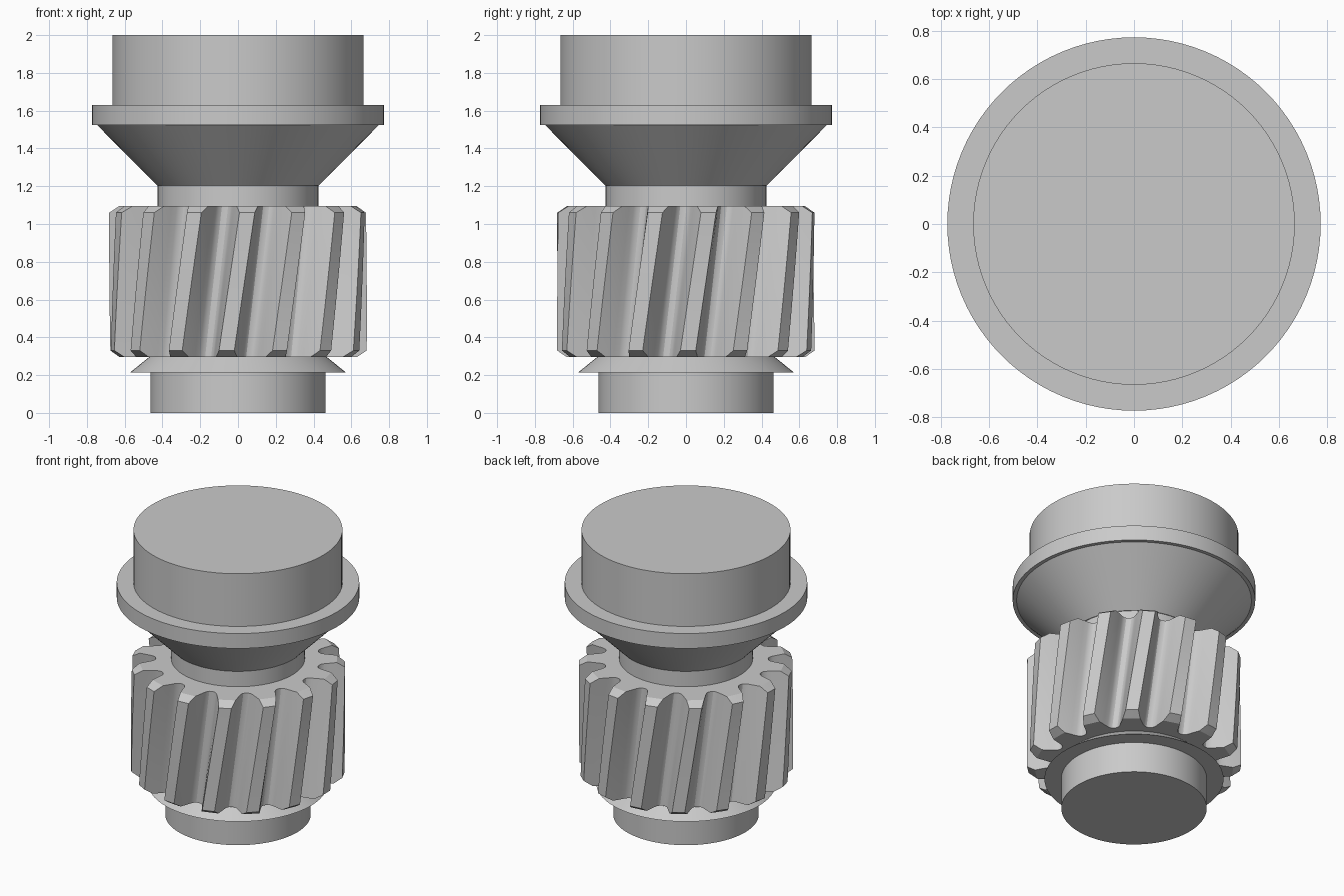
import bpy, bmesh
from math import sin, cos, pi, radians

cube = bpy.data.objects.get("Cube")
if cube:
    bpy.data.objects.remove(cube, do_unlink=True)

steel = bpy.data.materials.new("grey steel")
steel.use_nodes = True
GREY = (0.59, 0.59, 0.59, 1)
steel.diffuse_color = GREY
steel.node_tree.nodes["Principled BSDF"].inputs["Base Color"].default_value = GREY


def add_object(name, bm):
    bmesh.ops.recalc_face_normals(bm, faces=bm.faces)
    mesh = bpy.data.meshes.new(name)
    bm.to_mesh(mesh)
    bm.free()
    mesh.materials.append(steel)
    obj = bpy.data.objects.new(name, mesh)
    bpy.context.collection.objects.link(obj)
    bpy.ops.object.select_all(action='DESELECT')
    obj.select_set(True)
    bpy.context.view_layer.objects.active = obj
    bpy.ops.object.shade_smooth_by_angle(angle=radians(25))
    return obj


def lathe(name, profile, segments=96):
    """Turn a list of (radius, height) points into a capped solid."""
    bm = bmesh.new()
    rings = [[bm.verts.new((r * cos(2 * pi * i / segments),
                            r * sin(2 * pi * i / segments), z))
              for i in range(segments)] for r, z in profile]
    for low, high in zip(rings, rings[1:]):
        for i in range(segments):
            j = (i + 1) % segments
            bm.faces.new((low[i], low[j], high[j], high[i]))
    bm.faces.new(rings[0])
    bm.faces.new(rings[-1])
    return add_object(name, bm)


def helical_gear(name, teeth, half_tooth, z0, z1, start, twist, bevel, bevel_radius):
    """Twisted gear whose tooth tips are bevelled at both ends."""
    # full outline: mirrored half tooth, root to tip to root
    outline = [(-a, r) for a, r in reversed(half_tooth)] + half_tooth[:-1]
    points = [(a + k * 360 / teeth, r) for k in range(teeth) for a, r in outline]
    tip = max(r for a, r in half_tooth)
    steps = 10
    inner = [z0 + bevel + (z1 - z0 - 2 * bevel) * s / steps for s in range(steps + 1)]
    levels = [z0] + inner + [z1]

    bm = bmesh.new()
    rings = []
    for z in levels:
        limit = bevel_radius if z in (z0, z1) else tip
        turn = start + twist * (z - z0) / (z1 - z0) - 90
        rings.append([bm.verts.new((min(r, limit) * cos(radians(a + turn)),
                                    min(r, limit) * sin(radians(a + turn)), z))
                      for a, r in points])
    n = len(points)
    for k, (low, high) in enumerate(zip(rings, rings[1:])):
        at_end = k in (0, len(rings) - 2)
        for i in range(n):
            j = (i + 1) % n
            on_tip = [points[m][1] == tip for m in (i, j)]
            a, b, c, d = low[i], low[j], high[j], high[i]
            if at_end and on_tip[0] != on_tip[1]:
                # split along the line where the bevel meets the flank
                if (k == 0) == on_tip[0]:
                    bm.faces.new((a, b, d))
                    bm.faces.new((b, c, d))
                else:
                    bm.faces.new((a, b, c))
                    bm.faces.new((a, c, d))
            else:
                bm.faces.new((a, b, c, d))
    for ring in (rings[0], rings[-1]):
        bm.faces.new(ring)
    return add_object(name, bm)


# lower journal and flared thrust collar
lathe("lower_journal", [(0.463, 0), (0.463, 0.22)])
lathe("thrust_collar", [(0.57, 0.215), (0.47, 0.296)])

# pinion with fifteen slanted teeth
half_tooth = [(3.4, 0.682), (5.1, 0.63), (6.6, 0.585), (7.7, 0.555),
              (8.8, 0.536), (10.2, 0.526), (12, 0.523)]
helical_gear("pinion_gear", 15, half_tooth, 0.295, 1.095,
             start=-5.5, twist=10, bevel=0.035, bevel_radius=0.63)

# neck, cone, flange and head
lathe("neck", [(0.425, 1.08), (0.425, 1.21)])
lathe("cone", [(0.43, 1.205), (0.747, 1.525)])
lathe("flange", [(0.772, 1.525), (0.772, 1.63)])
lathe("head", [(0.665, 1.62), (0.665, 2.0)])
